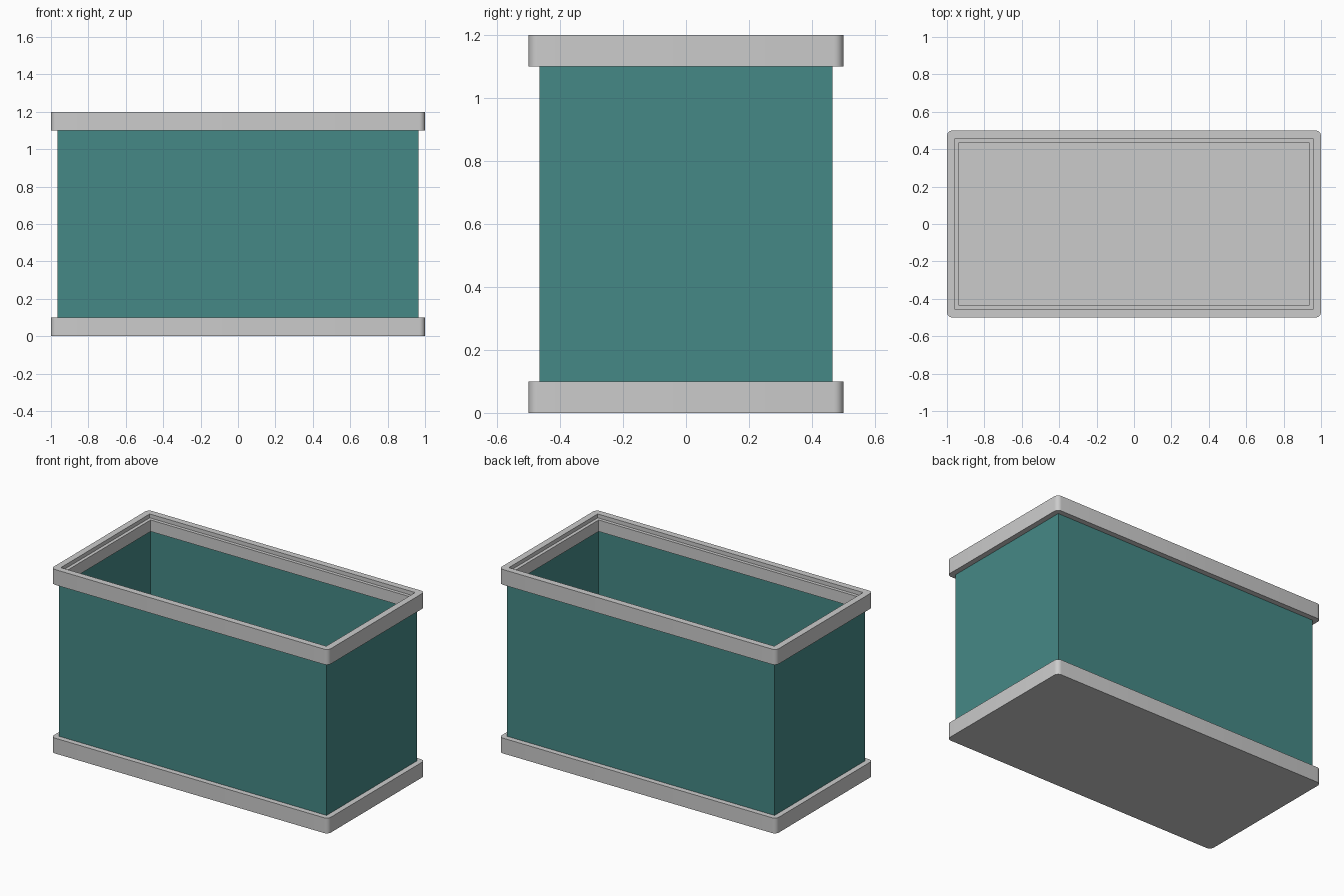
import bpy, bmesh, math

if "Cube" in bpy.data.objects:
    bpy.data.objects.remove(bpy.data.objects["Cube"])

HX, HY = 1.0, 0.5   # outer half sizes
SEG = 6             # segments per rounded corner


def ring(bm, inset, z, r=0.0):
    """Rectangular loop, inset from the outer size, with corner radius r."""
    x, y = HX - inset - r, HY - inset - r
    verts = []
    for k, (sx, sy) in enumerate([(1, 1), (-1, 1), (-1, -1), (1, -1)]):
        for i in range(SEG + 1):
            a = (k + i / SEG) * math.pi / 2
            verts.append(bm.verts.new((sx * x + r * math.cos(a), sy * y + r * math.sin(a), z)))
    return verts


def loft(name, profile, closed, color=None):
    """Skin loops of (inset, z, radius); closed joins last to first, otherwise ends are capped."""
    bm = bmesh.new()
    rings = [ring(bm, *p) for p in profile]
    pairs = list(zip(rings, rings[1:]))
    if closed:
        pairs.append((rings[-1], rings[0]))
    else:
        bm.faces.new(rings[0])
        bm.faces.new(rings[-1])
    n = len(rings[0])
    for a, b in pairs:
        for i in range(n):
            j = (i + 1) % n
            bm.faces.new((a[i], a[j], b[j], b[i]))
    bmesh.ops.remove_doubles(bm, verts=bm.verts, dist=1e-5)
    bmesh.ops.recalc_face_normals(bm, faces=bm.faces)
    mesh = bpy.data.meshes.new(name)
    bm.to_mesh(mesh)
    bm.free()
    obj = bpy.data.objects.new(name, mesh)
    bpy.context.collection.objects.link(obj)
    if color:
        mat = bpy.data.materials.new(name)
        mat.diffuse_color = color
        mat.use_nodes = True
        mat.node_tree.nodes["Principled BSDF"].inputs["Base Color"].default_value = mat.diffuse_color
        mesh.materials.append(mat)
    bpy.ops.object.select_all(action='DESELECT')
    obj.select_set(True)
    bpy.context.view_layer.objects.active = obj
    bpy.ops.object.shade_smooth_by_angle(angle=math.radians(35))
    return obj


R = 0.03
GO, GI = 0.035, 0.055   # glass outer and inner insets
LIP = 0.064             # inner edge of the frames

# Base tray: flat bottom, raised border with a slot for the glass, sunken floor
loft("base_tray", [(0, 0, R), (0, 0.1, R), (GO, 0.1), (GO, 0.03), (GI, 0.03),
                   (GI, 0.1), (LIP, 0.1), (LIP, 0.02)], False)

# Top frame: stepped ledge for a lid, slot underneath for the glass
loft("top_frame", [(0, 1.1, R), (0, 1.2, R), (0.042, 1.2), (0.042, 1.175), (LIP, 1.175),
                   (LIP, 1.1), (GI, 1.1), (GI, 1.16), (GO, 1.16), (GO, 1.1)], True)

# Four glass walls as one hollow box
loft("glass_walls", [(GO, 0.03), (GO, 1.16), (GI, 1.16), (GI, 0.03)], True,
     (0.06, 0.25, 0.24, 1))
